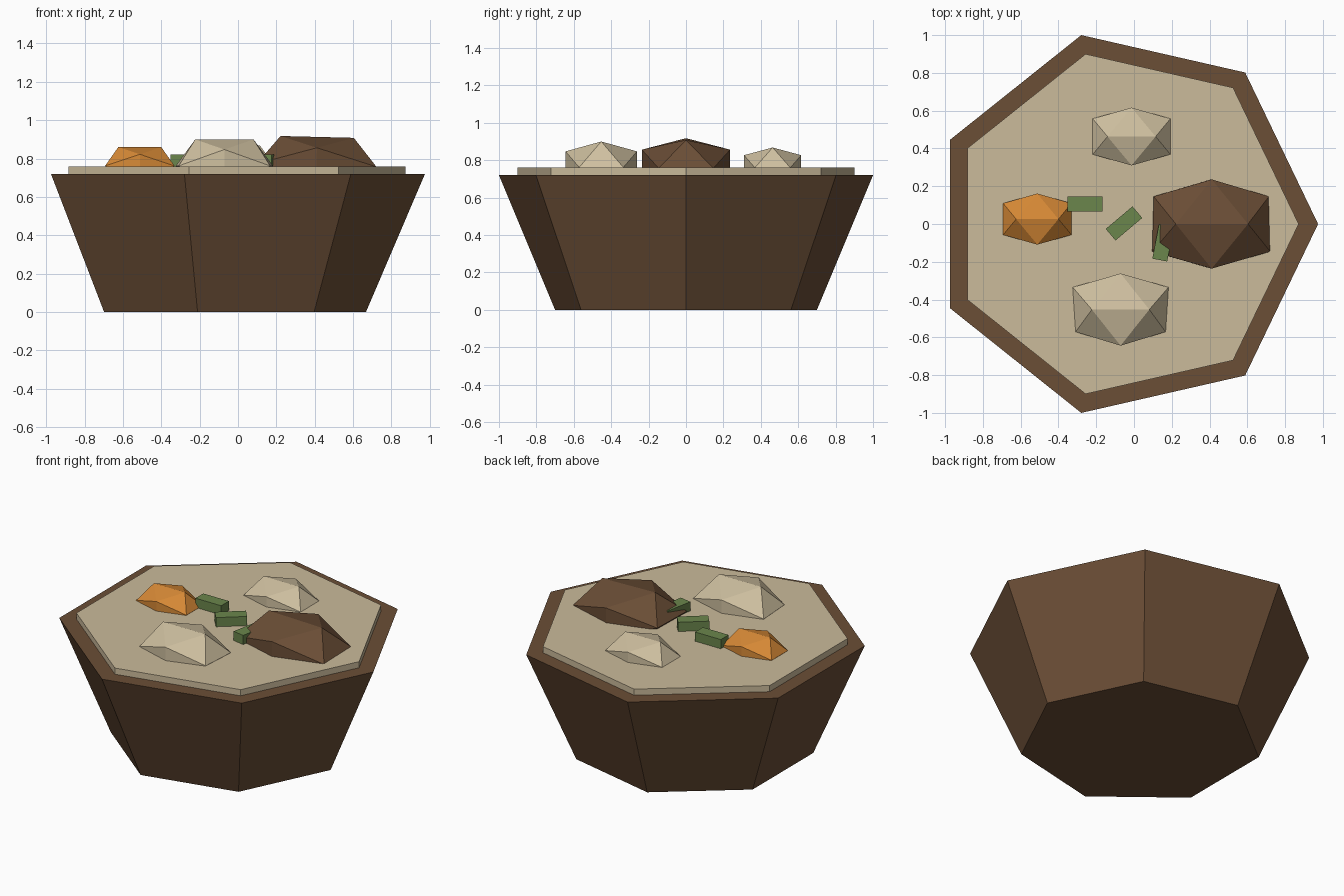
import bpy, math
from mathutils import Matrix

if "Cube" in bpy.data.objects:
    bpy.data.objects.remove(bpy.data.objects["Cube"])


def material(name, r, g, b):
    lin = [((c / 255 + 0.055) / 1.055) ** 2.4 for c in (r, g, b)]
    m = bpy.data.materials.new(name)
    m.diffuse_color = (*lin, 1)
    m.use_nodes = True
    m.node_tree.nodes["Principled BSDF"].inputs["Base Color"].default_value = m.diffuse_color
    return m


BROWN = material("brown", 107, 78, 54)
BROTH = material("broth_beige", 203, 187, 155)
CREAM = material("cream", 207, 192, 160)
ORANGE = material("orange", 216, 138, 54)
GREEN = material("green", 107, 134, 76)


def add_object(name, verts, faces, mat):
    me = bpy.data.meshes.new(name)
    me.from_pydata(verts, [], faces)
    me.materials.append(mat)
    ob = bpy.data.objects.new(name, me)
    bpy.context.collection.objects.link(ob)
    return ob


def heptagon_frustum(name, r0, r1, z0, z1, mat):
    bpy.ops.mesh.primitive_cone_add(vertices=7, radius1=r0, radius2=r1, depth=z1 - z0)
    ob = bpy.context.object
    ob.name = name
    # turn one corner to +x, then centre the outline
    first = max(ob.data.vertices, key=lambda v: v.co.y).co
    ob.data.transform(Matrix.Rotation(-math.atan2(first.y, first.x), 4, 'Z'))
    ob.data.transform(Matrix.Translation((-0.051, 0, (z0 + z1) / 2)))
    ob.data.materials.append(mat)


# Bowl and broth
heptagon_frustum("bowl", 0.718, 1.0257, 0, 0.72, BROWN)
heptagon_frustum("broth", 0.923, 0.923, 0.68, 0.76, BROTH)

PHI = (1 + 5 ** 0.5) / 2


def chunk(name, centre, half, mat, taper=0.0, tilt=0.0):
    """Squashed icosahedron with an edge along x on top."""
    unit = []
    for a in (-1, 1):
        for b in (-1, 1):
            unit += [(a / PHI, 0, b), (a, b / PHI, 0), (0, a, b / PHI)]
    # faces are the triples of mutually adjacent corners
    def near(i, j):
        return math.dist(unit[i], unit[j]) < 1.3
    faces = []
    for i in range(12):
        for j in range(i + 1, 12):
            for k in range(j + 1, 12):
                if near(i, j) and near(j, k) and near(i, k):
                    p, q, r = unit[i], unit[j], unit[k]
                    u = [q[n] - p[n] for n in range(3)]
                    v = [r[n] - p[n] for n in range(3)]
                    det = (p[0] * (u[1] * v[2] - u[2] * v[1])
                           + p[1] * (u[2] * v[0] - u[0] * v[2])
                           + p[2] * (u[0] * v[1] - u[1] * v[0]))
                    faces.append((i, j, k) if det > 0 else (i, k, j))
    verts = [(x * half[0] * (1 + taper * y), y * half[1], z * half[2]) for x, y, z in unit]
    ob = add_object(name, verts, faces, mat)
    ob.data.transform(Matrix.Translation(centre) @ Matrix.Rotation(tilt, 4, 'Y'))


# Floating chunks
chunk("meat_chunk", (0.409, 0, 0.765), (0.309, 0.236, 0.148), BROWN, -0.02, 0.025)
chunk("front_potato", (-0.071, -0.453, 0.762), (0.246, 0.191, 0.138), CREAM, 0.05)
chunk("back_potato", (-0.013, 0.463, 0.76), (0.206, 0.153, 0.108), CREAM)
chunk("carrot_chunk", (-0.512, 0.026, 0.762), (0.181, 0.135, 0.098), ORANGE)

# Green garnish sticks
for i, (x, y, ang) in enumerate([(-0.26, 0.106, 0), (-0.053, 0.003, 0.7), (0.154, -0.1, 1.38)]):
    bpy.ops.mesh.primitive_cube_add(size=1)
    ob = bpy.context.object
    ob.name = f"green_garnish_{i + 1}"
    ob.data.transform(Matrix.Translation((x, y, 0.788)) @ Matrix.Rotation(ang, 4, 'Z')
                      @ Matrix.Diagonal((0.185, 0.08, 0.064, 1)))
    ob.data.materials.append(GREEN)
